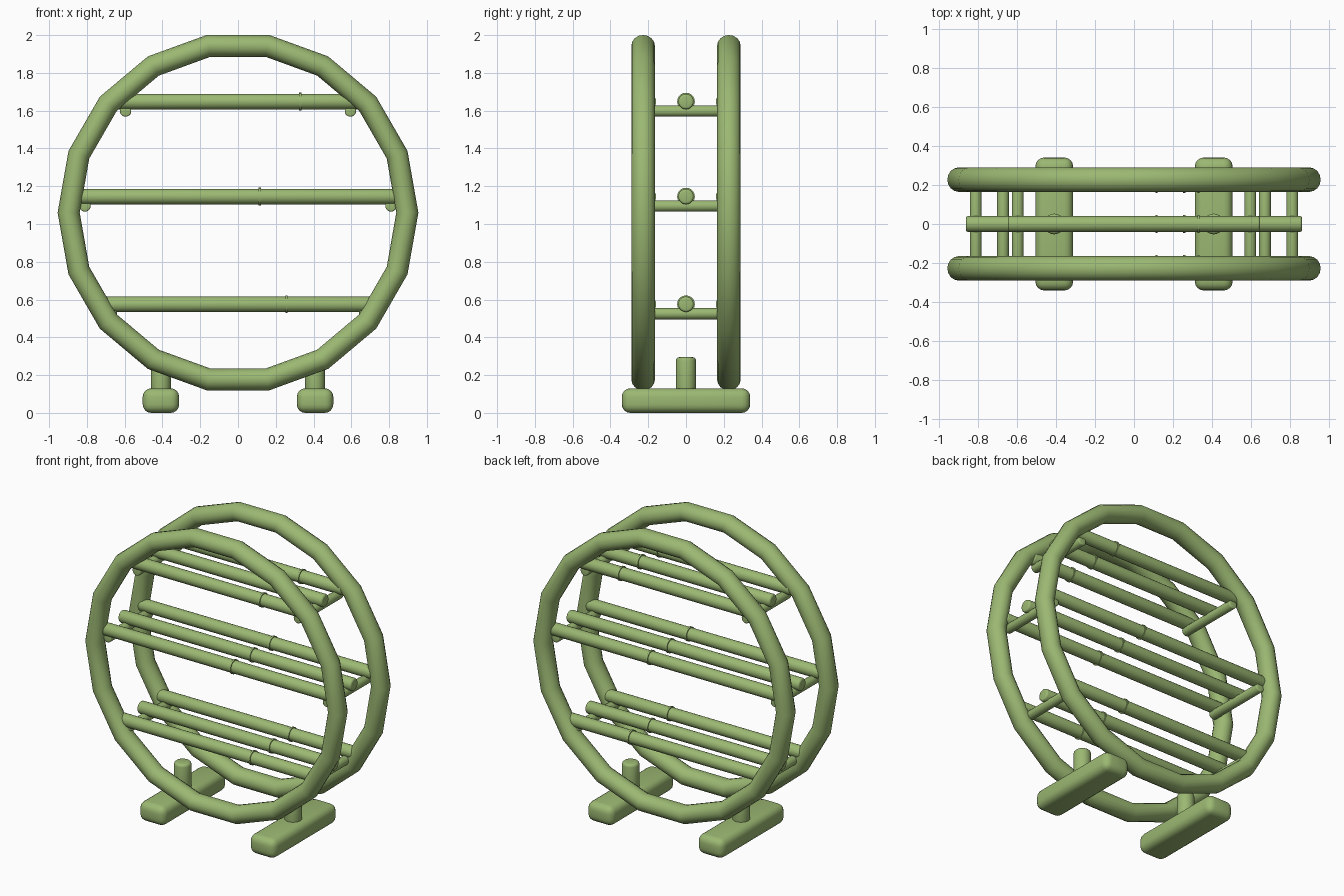
import bpy
from math import pi

if "Cube" in bpy.data.objects:
    bpy.data.objects.remove(bpy.data.objects["Cube"])


def finish(obj, name, bevel=0.0, segments=3):
    obj.name = name
    if bevel:
        m = obj.modifiers.new("round_edges", 'BEVEL')
        m.width = bevel
        m.segments = segments
        m.limit_method = 'ANGLE'
        m.angle_limit = 0.9
        bpy.ops.object.modifier_apply(modifier=m.name)
    bpy.ops.object.shade_smooth_by_angle(angle=0.6)
    obj.data.materials.append(green)
    return obj


def rod(name, loc, radius, length, axis, bevel=0.0, sides=20):
    rot = {'x': (0, pi / 2, 0), 'y': (pi / 2, 0, 0), 'z': (0, 0, 0)}[axis]
    bpy.ops.mesh.primitive_cylinder_add(vertices=sides, radius=radius, depth=length,
                                        location=loc, rotation=rot)
    return finish(bpy.context.object, name, bevel)


green = bpy.data.materials.new("green")
green.diffuse_color = (0.33, 0.48, 0.17, 1)
green.use_nodes = True
green.node_tree.nodes["Principled BSDF"].inputs["Base Color"].default_value = green.diffuse_color

# Two 18-sided hoops
for side, y in (("front", -0.227), ("back", 0.227)):
    bpy.ops.mesh.primitive_torus_add(major_segments=18, minor_segments=16,
                                     major_radius=0.8965, minor_radius=0.0585,
                                     location=(0, y, 1.06), rotation=(pi / 2, 0, 0))
    hoop = bpy.context.object
    hoop.scale.z = 1.07
    bpy.ops.object.transform_apply(location=False, rotation=False, scale=True)
    finish(hoop, side + "_hoop")

# Shelves: height, half length, collar position
shelves = (("lower", 0.575, 0.72, 0.257),
           ("middle", 1.145, 0.86, 0.115),
           ("upper", 1.648, 0.645, 0.33))
for level, z, half, collar_x in shelves:
    # Long rails, each with a thin collar
    for place, y in (("front", -0.205), ("centre", 0), ("back", 0.205)):
        rod(f"{level}_{place}_rail", (0, y, z), 0.041, 2 * half, 'x', 0.012)
        rod(f"{level}_{place}_collar", (collar_x, y, z), 0.047, 0.012, 'x')
    # Cross bars under the rail ends
    for side, s in (("left", -1), ("right", 1)):
        rod(f"{level}_{side}_cross_bar", (s * (half - 0.05), 0, z - 0.05),
            0.03, 0.45, 'y', 0.008)

# Feet with short posts
for side, x in (("left", -0.408), ("right", 0.408)):
    bpy.ops.mesh.primitive_cube_add(size=1, location=(x, 0, 0.065))
    foot = bpy.context.object
    foot.scale = (0.193, 0.68, 0.13)
    bpy.ops.object.transform_apply(location=False, rotation=False, scale=True)
    finish(foot, side + "_foot", 0.045, 4)
    rod(side + "_post", (x, 0, 0.18), 0.053, 0.23, 'z', 0.018)
